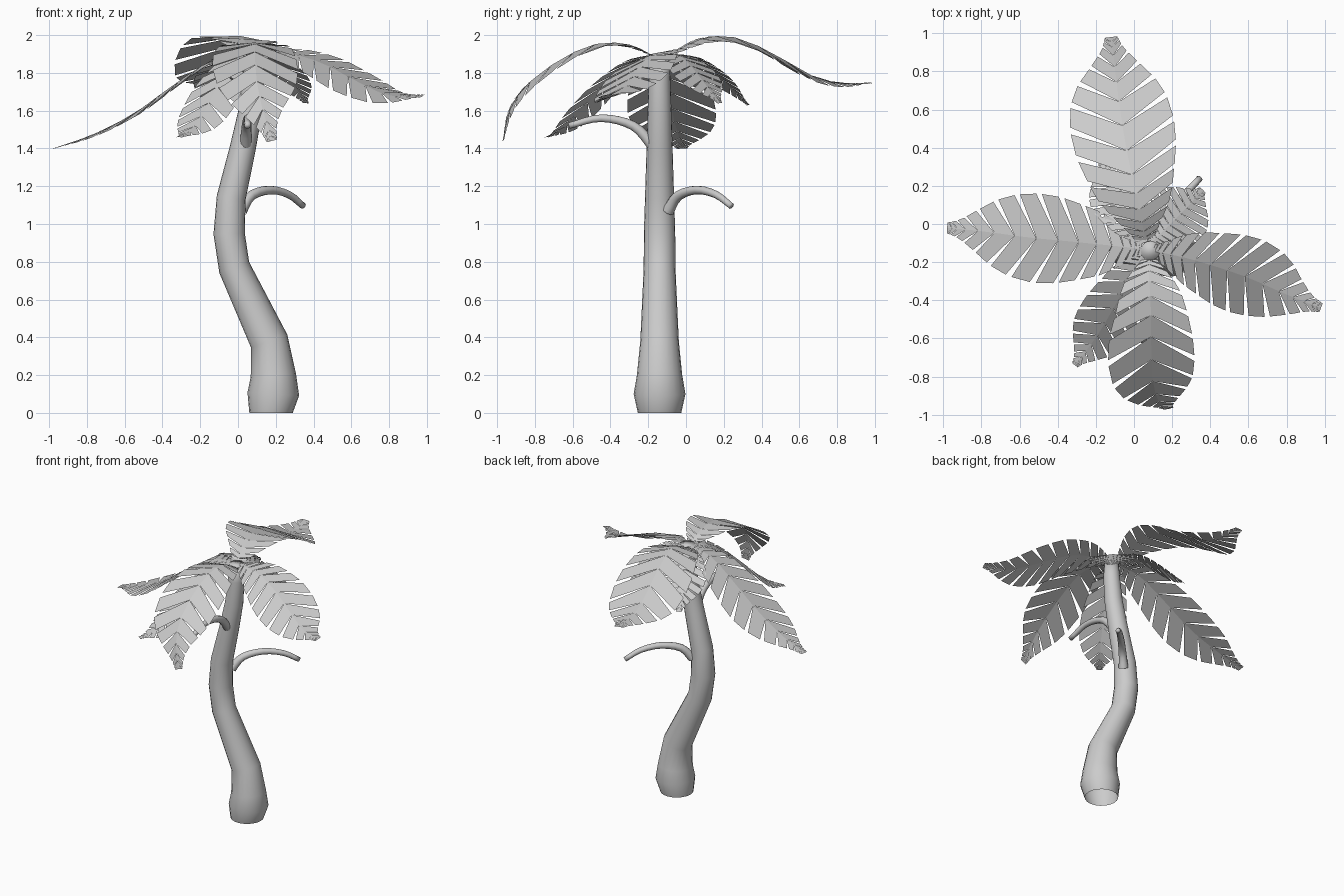
import bpy, bmesh, math
from mathutils import Vector, Matrix

cube = bpy.data.objects.get("Cube")
if cube:
    bpy.data.objects.remove(cube, do_unlink=True)

grey = bpy.data.materials.new("plain_grey")
grey.use_nodes = True
COLOUR = (0.6, 0.6, 0.6, 1)
grey.diffuse_color = COLOUR
grey.node_tree.nodes["Principled BSDF"].inputs["Base Color"].default_value = COLOUR


def spline(points, t):
    """Smooth curve through the points, t from 0 to 1."""
    p = [Vector(q) for q in points]
    p = [2 * p[0] - p[1]] + p + [2 * p[-1] - p[-2]]
    n = len(p) - 3
    i = min(int(max(t, 0) * n), n - 1)
    u = t * n - i
    a, b, c, d = p[i:i + 4]
    return 0.5 * (2 * b + (c - a) * u + (2 * a - 5 * b + 4 * c - d) * u ** 2
                  + (3 * b - a - 3 * c + d) * u ** 3)


def finish(name, bm, smooth):
    mesh = bpy.data.meshes.new(name)
    bm.to_mesh(mesh)
    bm.free()
    mesh.materials.append(grey)
    for f in mesh.polygons:
        f.use_smooth = smooth
    obj = bpy.data.objects.new(name, mesh)
    bpy.context.collection.objects.link(obj)


def tube(name, centres, radii, sides=16, flat_start=False):
    """Tapering tube with a closed far end."""
    bm = bmesh.new()
    rings = []
    last = len(centres) - 1
    for i, (c, r) in enumerate(zip(centres, radii)):
        tangent = centres[min(i + 1, last)] - centres[max(i - 1, 0)]
        if flat_start and i == 0:
            tangent = Vector((0, 0, 1))
        turn = Vector((0, 0, 1)).rotation_difference(tangent.normalized())
        ring = []
        for k in range(sides):
            a = math.tau * k / sides
            ring.append(bm.verts.new(c + turn @ Vector((r * math.cos(a), r * math.sin(a), 0))))
        rings.append(ring)
    for a, b in zip(rings, rings[1:]):
        for k in range(sides):
            j = (k + 1) % sides
            bm.faces.new((a[k], a[j], b[j], b[k]))
    bm.faces.new(rings[-1])
    finish(name, bm, True)


# Trunk: centre x, height, radius
TRUNK_Y = -0.14
trunk = [(0.175, 0, 0.115), (0.187, 0.1, 0.137), (0.187, 0.2, 0.12), (0.165, 0.38, 0.102),
         (-0.02, 0.77, 0.084), (-0.047, 0.95, 0.083), (-0.036, 1.14, 0.077),
         (0.025, 1.4, 0.069), (0.066, 1.6, 0.063), (0.083, 1.78, 0.057), (0.086, 1.9, 0.05)]
tube("trunk", [Vector((x, TRUNK_Y, z)) for x, z, r in trunk],
     [r for x, z, r in trunk], 20, True)


# Bare curved branches
def branch(name, points):
    n = 12
    tube(name, [spline(points, i / n) for i in range(n + 1)],
         [0.034 - 0.017 * (i / n) ** 0.6 for i in range(n + 1)], 10)


branch("front_branch", [(0.04, -0.17, 1.41), (0.045, -0.28, 1.52), (0.05, -0.45, 1.56),
                        (0.05, -0.62, 1.52)])
branch("side_branch", [(0.015, -0.095, 1.07), (0.07, -0.04, 1.15), (0.17, 0.06, 1.18),
                       (0.27, 0.16, 1.155), (0.345, 0.24, 1.095)])

# Relative half width of a frond along its rib
WIDTH = [(w, 0, 0) for w in (0.15, 0.62, 0.84, 0.98, 0.97, 0.8, 0.48, 0.21, 0.11)]


def frond(name, rib, half_width, roll=0, pairs=17, sweep=0.12):
    """Swept leaflets in pairs on a rib, small and crowded at both ends."""
    bm = bmesh.new()
    chord = Vector(rib[-1]) - Vector(rib[0])
    level = chord.cross(Vector((0, 0, 1))).normalized()

    def place(t):
        return t - 0.85 * math.sin(math.tau * t) / math.tau

    def edge(t, side):
        lean = min(t + sweep * math.sin(math.pi * t) ** 0.7, 1)
        tangent = (spline(rib, lean) - spline(rib, lean - 0.04)).normalized()
        across = (level - tangent * level.dot(tangent)).normalized()
        across = Matrix.Rotation(math.radians(roll), 3, tangent) @ across
        normal = across.cross(tangent)
        w = half_width * spline(WIDTH, t).x
        return spline(rib, lean) + across * side * w - normal * 0.08 * w

    for i in range(pairs):
        t0, t1 = place(i / pairs), place((i + 1) / pairs)
        step = t1 - t0
        a, b = bm.verts.new(spline(rib, t0)), bm.verts.new(spline(rib, t1))
        for side in (1, -1):
            c = bm.verts.new(edge(t1 - 0.1 * step, side))
            d = bm.verts.new(edge(t0 + 0.15 * step, side))
            bm.faces.new((a, d, c, b) if side == 1 else (a, b, c, d))
    finish(name, bm, False)


# Fronds around the crown
frond("back_frond", [(0.06, -0.1, 1.89), (0.03, 0.08, 1.98), (-0.01, 0.25, 1.99),
                     (-0.05, 0.45, 1.91), (-0.08, 0.65, 1.79), (-0.1, 0.82, 1.745),
                     (-0.12, 0.98, 1.75)], 0.275, 4)
frond("right_frond", [(0.04, -0.13, 1.9), (-0.15, -0.11, 1.86), (-0.35, -0.09, 1.73),
                      (-0.56, -0.07, 1.58), (-0.78, -0.04, 1.47), (-0.98, -0.02, 1.4)],
      0.235, -3)
frond("front_frond", [(0.08, -0.17, 1.89), (0.08, -0.3, 1.95), (0.09, -0.47, 1.955),
                      (0.09, -0.65, 1.88), (0.1, -0.83, 1.75), (0.13, -0.93, 1.61),
                      (0.18, -0.97, 1.44)], 0.228)
frond("left_frond", [(0.1, -0.14, 1.9), (0.28, -0.18, 1.9), (0.45, -0.23, 1.85),
                     (0.62, -0.29, 1.76), (0.8, -0.37, 1.68), (0.98, -0.44, 1.68)], 0.215, 15)
frond("front_right_frond", [(0.05, -0.16, 1.9), (-0.01, -0.27, 1.87), (-0.09, -0.41, 1.76),
                            (-0.17, -0.55, 1.61), (-0.24, -0.65, 1.5), (-0.31, -0.74, 1.46)], 0.16)
frond("back_left_frond", [(0.09, -0.1, 1.9), (0.16, -0.03, 1.89), (0.23, 0.04, 1.82),
                          (0.3, 0.11, 1.73), (0.36, 0.18, 1.64)], 0.17)
frond("back_right_frond", [(0.05, -0.1, 1.9), (-0.02, 0.02, 1.89), (-0.08, 0.13, 1.82),
                           (-0.13, 0.23, 1.73), (-0.17, 0.33, 1.63)], 0.15)
